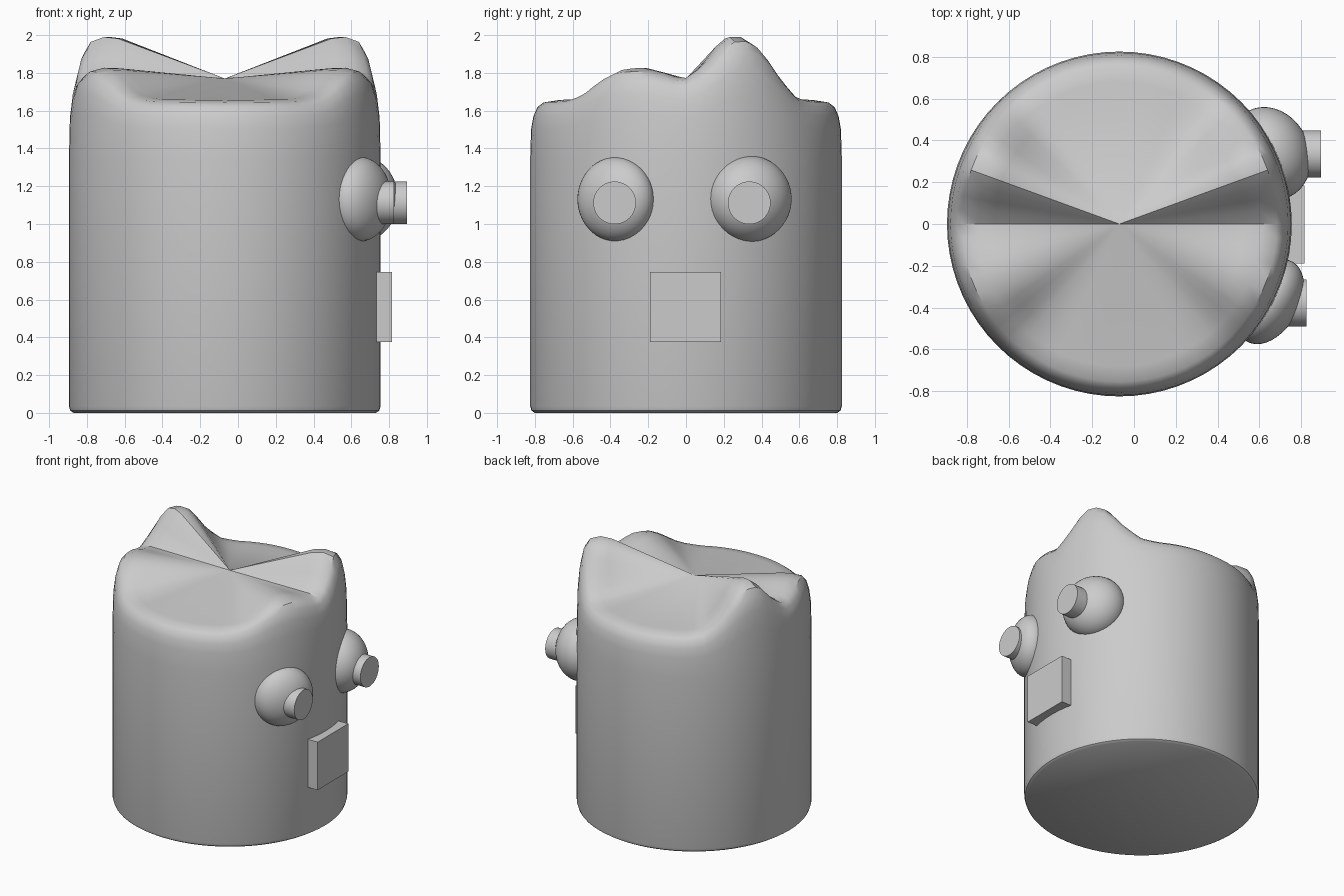
import bpy, bmesh, math
from mathutils import Matrix, Vector

if "Cube" in bpy.data.objects:
    bpy.data.objects.remove(bpy.data.objects["Cube"])

grey = bpy.data.materials.new("plain grey")
grey.diffuse_color = (0.6, 0.6, 0.6, 1)
grey.use_nodes = True
grey.node_tree.nodes["Principled BSDF"].inputs["Base Color"].default_value = grey.diffuse_color

CX = -0.07       # axis of the round body
SIDES = 72
CENTRE_Z = 1.77  # middle of the top surface

# rim height by angle from +x (mirrored to the -x side): two low and two tall points
RIM = [(-90, 1.655), (-58, 1.66), (-47, 1.69), (-36, 1.78), (-30, 1.815),
       (-21, 1.83), (-10, 1.80), (-1, 1.765), (8, 1.84), (13, 1.92), (18, 1.98),
       (22, 2.0), (27, 1.985), (32, 1.94), (39, 1.82), (49, 1.69), (58, 1.66), (90, 1.655)]


def rim_height(angle):
    a = math.degrees(math.asin(max(-1, min(1, math.sin(angle)))))
    for (a0, h0), (a1, h1) in zip(RIM, RIM[1:]):
        if a <= a1:
            return h0 + (h1 - h0) * (a - a0) / (a1 - a0)
    return RIM[-1][1]


def finish(name, bm, angle=35):
    bmesh.ops.recalc_face_normals(bm, faces=bm.faces)
    mesh = bpy.data.meshes.new(name)
    bm.to_mesh(mesh)
    bm.free()
    mesh.materials.append(grey)
    ob = bpy.data.objects.new(name, mesh)
    bpy.context.collection.objects.link(ob)
    bpy.ops.object.select_all(action='DESELECT')
    ob.select_set(True)
    bpy.context.view_layer.objects.active = ob
    bpy.ops.object.shade_smooth_by_angle(angle=math.radians(angle))
    return ob


# body: rings whose upper rows follow the wavy rim
def build_body():
    bm = bmesh.new()
    rows = [(0.80, lambda h: 0.0), (0.818, lambda h: 0.012), (0.825, lambda h: 0.035),
            (0.825, lambda h: 1.35)]
    for r, t in [(0.82, .5), (0.808, .72), (0.787, .88), (0.755, .96), (0.68, 1)]:
        rows.append((r, lambda h, t=t: 1.35 + (h - 1.35) * t))
    rows.append((0.60, lambda h: CENTRE_Z + (h - CENTRE_Z) * 0.96))
    rings = []
    for r, z in rows:
        ring = []
        for i in range(SIDES):
            a = math.tau * i / SIDES
            ring.append(bm.verts.new((CX + r * math.cos(a), r * math.sin(a), z(rim_height(a)))))
        rings.append(ring)
    top = bm.verts.new((CX, 0, CENTRE_Z))
    bm.faces.new(rings[0])
    for i in range(SIDES):
        j = (i + 1) % SIDES
        for lo, hi in zip(rings, rings[1:]):
            bm.faces.new((lo[i], lo[j], hi[j], hi[i]))
        bm.faces.new((rings[-1][i], rings[-1][j], top))
    return finish("body", bm)


# eyeball: flattened sphere turned to face outward from the body
def build_eye(name, loc, depth, width, height, turn):
    bm = bmesh.new()
    m = (Matrix.Translation(loc) @ Matrix.Rotation(math.radians(turn), 4, 'Z')
         @ Matrix.Diagonal((depth, width, height, 1)))
    bmesh.ops.create_uvsphere(bm, u_segments=40, v_segments=24, radius=1, matrix=m)
    return finish(name, bm)


# pupil: short cylinder pointing along +x
def build_pupil(name, y, z, x0, x1, radius=0.113):
    bm = bmesh.new()
    m = Matrix.Translation(((x0 + x1) / 2, y, z)) @ Matrix.Rotation(math.pi / 2, 4, 'Y')
    bmesh.ops.create_cone(bm, cap_ends=True, segments=40, radius1=radius, radius2=radius,
                          depth=x1 - x0, matrix=m)
    return finish(name, bm)


# mouth: plain block set into the body
def build_mouth():
    bm = bmesh.new()
    lo, hi = Vector((0.70, -0.19, 0.375)), Vector((0.816, 0.185, 0.747))
    m = Matrix.Translation((lo + hi) / 2) @ Matrix.Diagonal((*(hi - lo), 1))
    bmesh.ops.create_cube(bm, size=1, matrix=m)
    return finish("mouth", bm)


build_body()
build_eye("left_eye", (0.65, -0.372, 1.131), 0.14, 0.22, 0.222, -30)
build_eye("right_eye", (0.65, 0.338, 1.133), 0.19, 0.228, 0.228, 25)
build_pupil("left_pupil", -0.378, 1.112, 0.70, 0.826)
build_pupil("right_pupil", 0.335, 1.112, 0.75, 0.894)
build_mouth()
